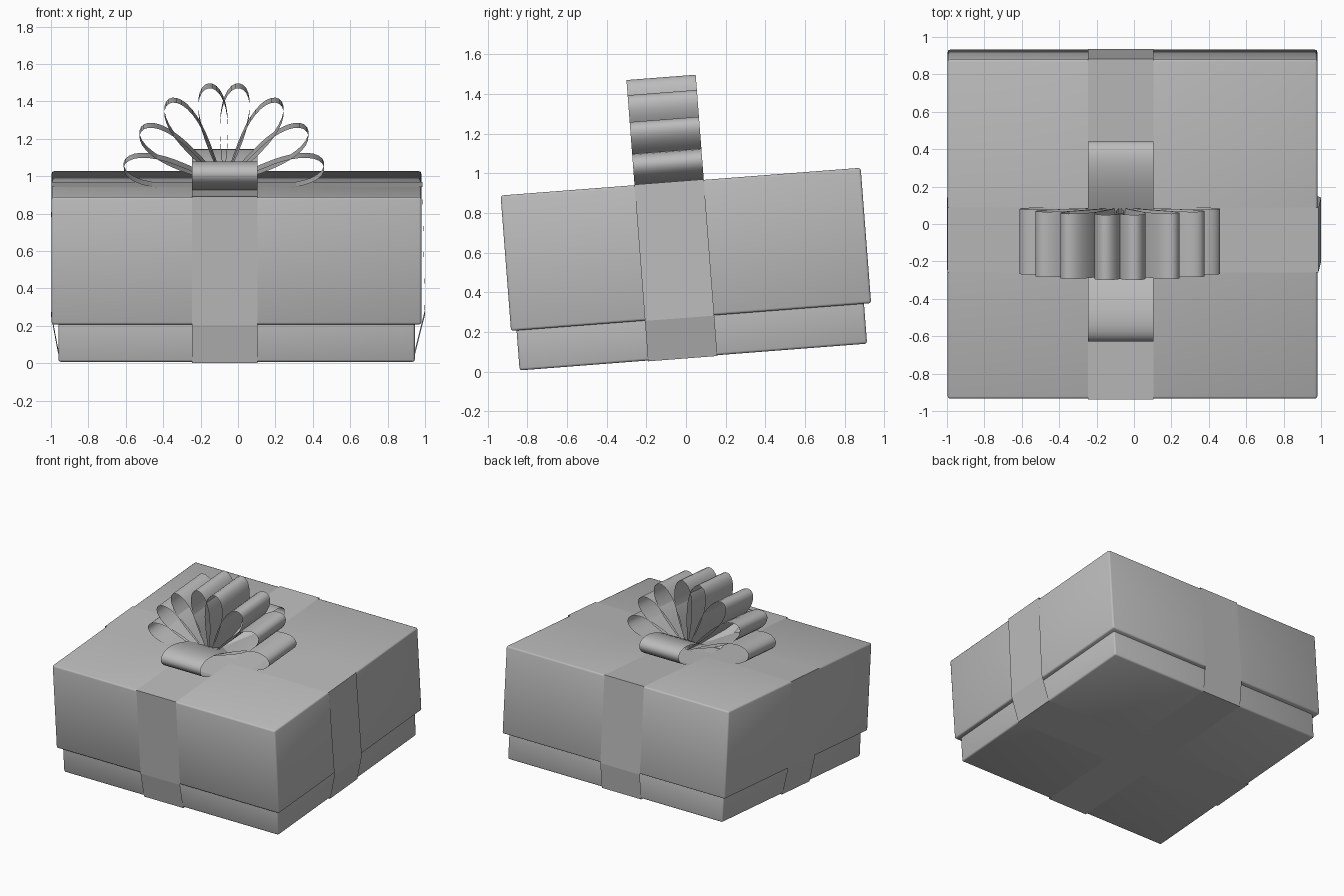
import bpy, bmesh, math
from mathutils import Matrix

if "Cube" in bpy.data.objects:
    bpy.data.objects.remove(bpy.data.objects["Cube"])

# One plain grey for box and ribbon
grey = bpy.data.materials.new("plain_grey")
grey.use_nodes = True
colour = (0.5, 0.5, 0.5, 1)
grey.diffuse_color = colour
grey.node_tree.nodes["Principled BSDF"].inputs["Base Color"].default_value = colour

# The whole gift leans back-up around the x axis
LEAN = Matrix.Translation((0, 0.035, 0.074)) @ Matrix.Rotation(math.radians(4.4), 4, "X")
BOW_X, BOW_Y, RIBBON = -0.07, -0.052, 0.35
LID_TOP = 0.886


def add_object(name, bm, smooth):
    mesh = bpy.data.meshes.new(name)
    bm.to_mesh(mesh)
    bm.free()
    mesh.materials.append(grey)
    for face in mesh.polygons:
        face.use_smooth = smooth
    obj = bpy.data.objects.new(name, mesh)
    bpy.context.collection.objects.link(obj)
    obj.matrix_world = LEAN
    return obj


def box(name, x0, x1, y0, y1, z0, z1):
    bm = bmesh.new()
    bmesh.ops.create_cube(bm, size=1)
    for v in bm.verts:
        v.co = ((x0 + x1) / 2 + v.co.x * (x1 - x0),
                (y0 + y1) / 2 + v.co.y * (y1 - y0),
                (z0 + z1) / 2 + v.co.z * (z1 - z0))
    obj = add_object(name, bm, True)
    bevel = obj.modifiers.new("soft_edges", "BEVEL")
    bevel.width = 0.012
    bevel.segments = 2


def ribbon(name, profile, along, smooth):
    """Closed ribbon: profile of (distance, height) swept across its width."""
    bm = bmesh.new()
    rows = []
    for s, z in profile:
        row = []
        for side in (-RIBBON / 2, RIBBON / 2):
            co = (s, BOW_Y + side, z) if along == "x" else (BOW_X + side, s, z)
            row.append(bm.verts.new(co))
        rows.append(row)
    for (a, b), (c, d) in zip(rows, rows[1:] + rows[:1]):
        bm.faces.new((a, b, d, c))
    bmesh.ops.recalc_face_normals(bm, faces=bm.faces)
    add_object(name, bm, smooth)


def loop(name, angle, length, along, centre):
    """Teardrop ribbon loop leaning at an angle from the lid."""
    a = math.radians(angle)
    profile = []
    for i in range(32):
        t = 2 * math.pi * i / 32
        u = length * (1 - math.cos(t)) / 2
        v = 0.107 * math.sin(t) * math.sin(t / 2) ** 1.5
        profile.append((centre + u * math.cos(a) - v * math.sin(a),
                        LID_TOP + 0.008 + u * math.sin(a) + v * math.cos(a)))
    ribbon(name, profile, along, True)


# Box and lid
box("box_base", -0.96, 0.945, -0.876, 0.88, 0, 0.3)
box("box_lid", -0.996, 0.98, -0.904, 0.916, 0.202, LID_TOP)

# Ribbons wrapped round the box, drawn in from the lid to the base
top = LID_TOP + 0.003
ribbon("ribbon_across", [(-0.962, -0.004), (0.948, -0.004), (0.999, 0.2),
                         (0.986, top), (-0.998, top), (-1.0, 0.2)], "x", False)
ribbon("ribbon_lengthwise", [(-0.88, -0.004), (0.884, -0.004), (0.919, 0.2),
                             (0.919, top), (-0.907, top), (-0.907, 0.2)], "y", False)

# Fan of loops, mirrored left and right
for i, angle in enumerate((10.5, 33, 56, 81)):
    size = 0.545 if i == 0 else 0.53
    loop(f"bow_loop_right_{i + 1}", 180 - angle, size, "x", BOW_X - 0.005)
    loop(f"bow_loop_left_{i + 1}", angle, size, "x", BOW_X - 0.005)

# Low loops at front and back
loop("bow_loop_front", 169.5, 0.545, "y", BOW_Y)
loop("bow_loop_back", 10.5, 0.545, "y", BOW_Y)
